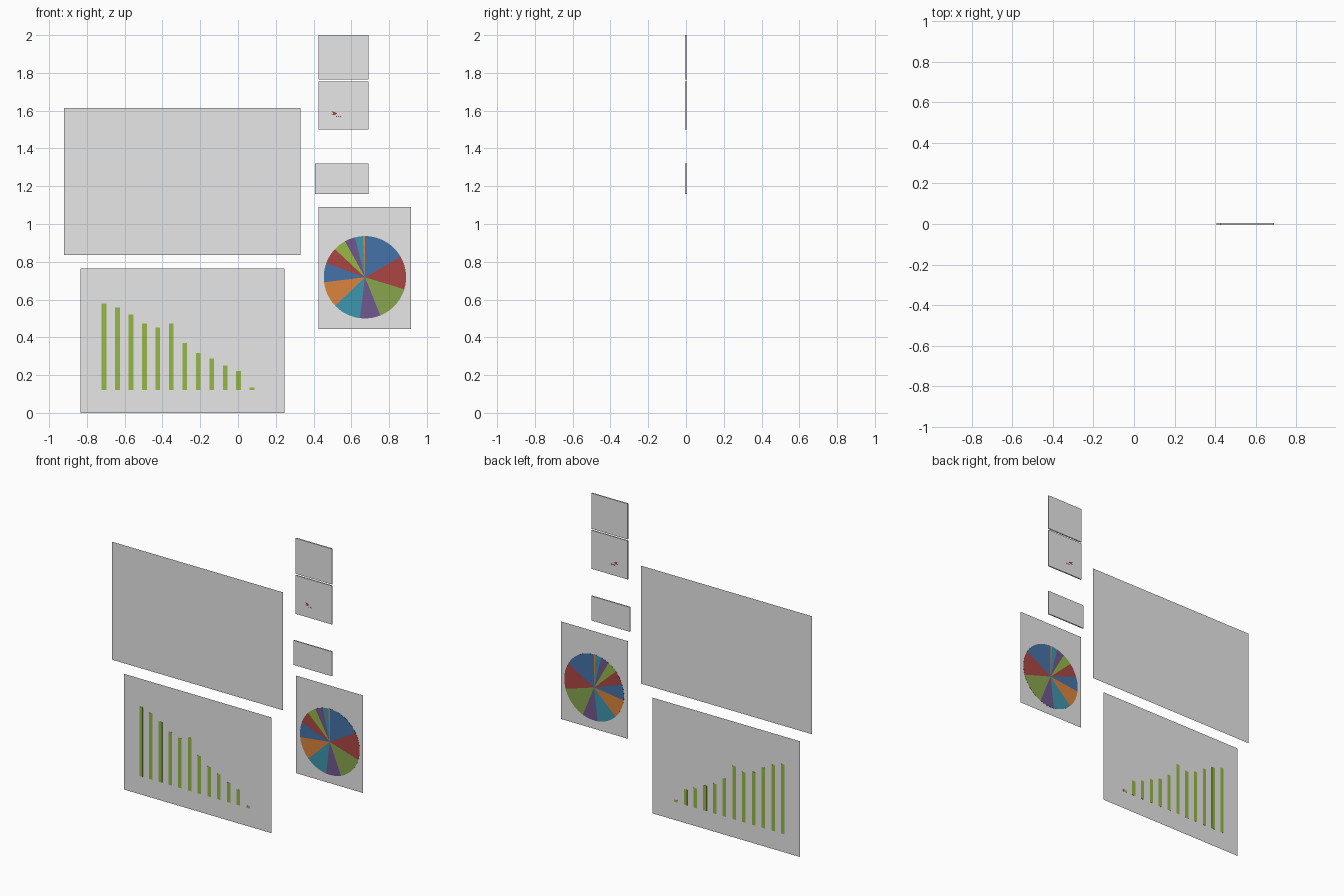
import bpy, math

if "Cube" in bpy.data.objects:
    bpy.data.objects.remove(bpy.data.objects["Cube"])


def material(name, r, g, b):
    lin = lambda c: (c / 255 / 12.92) if c <= 10 else ((c / 255 + 0.055) / 1.055) ** 2.4
    m = bpy.data.materials.new(name)
    m.diffuse_color = (lin(r), lin(g), lin(b), 1)
    m.use_nodes = True
    m.node_tree.nodes["Principled BSDF"].inputs["Base Color"].default_value = m.diffuse_color
    return m


GREY = material("panel_grey", 231, 231, 231)
BLUE = material("blue", 69, 114, 167)
RED = material("red", 170, 70, 67)
GREEN = material("leaf_green", 137, 165, 78)
PURPLE = material("purple", 113, 88, 143)
TEAL = material("teal", 61, 150, 174)
ORANGE = material("orange", 219, 132, 61)
LIME = material("bar_green", 150, 184, 70)
DARK = material("dark_grey", 70, 70, 70)


def plate(name, outline, depth, mat):
    """Flat outline in the xz plane; depth 0 gives a single face, else a thin slab."""
    n = len(outline)
    if depth == 0:
        verts = [(x, 0, z) for x, z in outline]
        faces = [tuple(range(n))]
    else:
        verts = [(x, y, z) for y in (-depth / 2, depth / 2) for x, z in outline]
        faces = [tuple(range(n)), tuple(reversed(range(n, 2 * n)))]
        faces += [(i, i + n, (i + 1) % n + n, (i + 1) % n) for i in range(n)]
    me = bpy.data.meshes.new(name)
    me.from_pydata(verts, [], faces)
    me.materials.append(mat)
    ob = bpy.data.objects.new(name, me)
    bpy.context.collection.objects.link(ob)
    return ob


def rect(x0, x1, z0, z1):
    return [(x0, z0), (x1, z0), (x1, z1), (x0, z1)]


# Large flat panels
plate("wide_panel", rect(-0.92, 0.33, 0.835, 1.615), 0, GREY)
plate("bar_chart_panel", rect(-0.835, 0.245, 0.0, 0.765), 0, GREY)
plate("pie_chart_panel", rect(0.425, 0.915, 0.445, 1.09), 0, GREY)

# Small boards with a little thickness
plate("top_board", rect(0.425, 0.69, 1.765, 2.0), 0.008, GREY)
plate("middle_board", rect(0.425, 0.69, 1.5, 1.755), 0.008, GREY)
plate("low_board", rect(0.408, 0.69, 1.158, 1.32), 0.008, GREY)

# Small pointer mark on the middle board
plate("red_mark", [(0.494, 1.577), (0.504, 1.585), (0.495, 1.598), (0.513, 1.592),
                   (0.526, 1.585), (0.512, 1.576)], 0.0095, RED)
for i in range(3):
    x = 0.518 + i * 0.011
    plate("mark_dot", rect(x, x + 0.005, 1.567, 1.572), 0.0095, DARK)

# Bars of the bar chart
tops = [0.58, 0.557, 0.52, 0.472, 0.451, 0.472, 0.371, 0.318, 0.288, 0.25, 0.223, 0.135]
for i, top in enumerate(tops):
    x = -0.709 + i * 0.0712
    plate("chart_bar", rect(x - 0.0125, x + 0.0125, 0.12, top), 0.002, LIME)

# Pie slices, clockwise from the top (end angle in degrees, colour)
slices = [(60, BLUE), (107, RED), (158, GREEN), (187, PURPLE), (226, TEAL), (263, ORANGE),
          (290, BLUE), (313, RED), (331, LIME), (346, PURPLE), (357, TEAL), (360, ORANGE)]
CX, CZ, R = 0.672, 0.718, 0.218
start = 0
for end, mat in slices:
    steps = max(1, round((end - start) / 5))
    angles = [math.radians(start + (end - start) * k / steps) for k in range(steps + 1)]
    arc = [(CX + R * math.sin(a), CZ + R * math.cos(a)) for a in angles]
    plate("pie_slice", [(CX, CZ)] + arc[::-1], 0.002, mat)
    start = end
